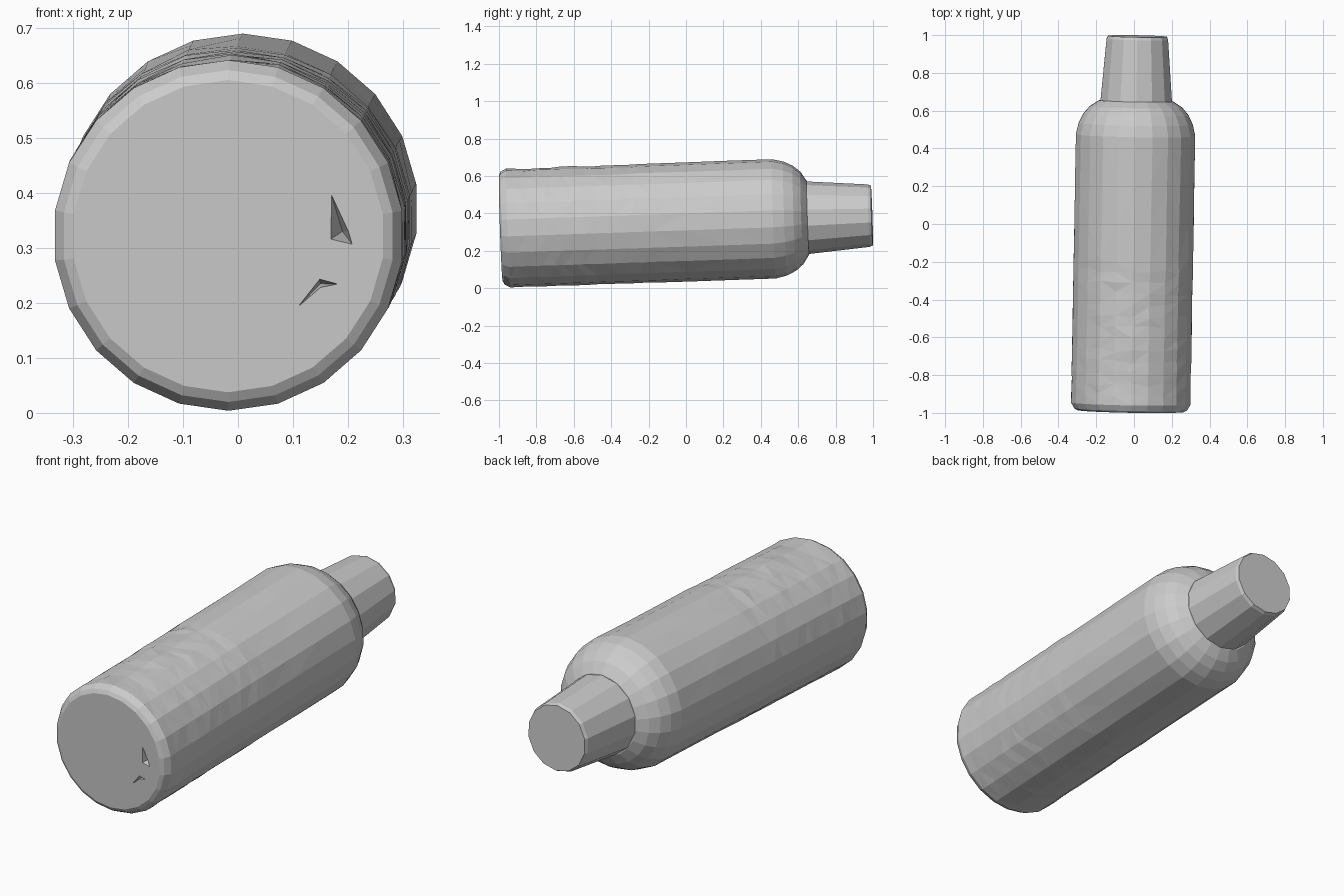
import bpy, bmesh, math, random
from mathutils import Vector

if "Cube" in bpy.data.objects:
    bpy.data.objects.remove(bpy.data.objects["Cube"])

random.seed(4)

# Slightly tilted bottle axis, running front (-y) to back (+y)
U = Vector((1, -0.018, 0)).normalized()
V = Vector((0, -0.034, 1)).normalized()


def axis_point(s):
    return Vector((0.018 * s, s, 0.355 + 0.034 * s))


def lathe(name, profile, sides, wobble=None):
    """Revolve (station, radius) pairs around the tilted axis, with capped ends."""
    bm = bmesh.new()
    rings = []
    for s, r in profile:
        ring = []
        for i in range(sides):
            a = 2 * math.pi * (i + 0.5) / sides
            rr, ss = r, s
            if wobble:
                dr, ds = wobble(s, a)
                rr, ss = r + dr, s + ds
            ring.append(bm.verts.new(axis_point(ss) + U * rr * math.cos(a) + V * rr * math.sin(a)))
        rings.append(ring)
    for lo, hi in zip(rings, rings[1:]):
        for i in range(sides):
            j = (i + 1) % sides
            bm.faces.new((lo[i], lo[j], hi[j], hi[i]))
    bm.faces.new(rings[0])
    bm.faces.new(rings[-1])
    bmesh.ops.triangulate(bm, faces=[f for f in bm.faces if len(f.verts) == 4])
    bmesh.ops.recalc_face_normals(bm, faces=bm.faces)
    return to_object(name, bm)


def to_object(name, bm):
    mesh = bpy.data.meshes.new(name)
    bm.to_mesh(mesh)
    bm.free()
    ob = bpy.data.objects.new(name, mesh)
    bpy.context.collection.objects.link(ob)
    return ob


def wrinkles(s, a):
    """Worn surface: strongest on the upper front of the body."""
    if s < -0.94 or s > 0.4:
        return 0, 0
    top = max(0, math.sin(a)) ** 4 * (1 if s < -0.2 else 0.2)
    return (random.uniform(-0.002, 0.001) - random.uniform(0, 0.007) * top,
            random.uniform(-0.012, 0.012))


# Body: bevelled base, long wall, rounded shoulder
wall = [(-0.9 + 0.06 * i, 0.319) for i in range(13)] + [(0.0, 0.319), (0.22, 0.319)]
body_profile = ([(-0.99, 0.284), (-0.98, 0.302), (-0.95, 0.319)] + wall +
                [(0.47, 0.319), (0.53, 0.305), (0.58, 0.281), (0.62, 0.247), (0.652, 0.197)])
body = lathe("bottle_body", body_profile, 22, wrinkles)

# Neck: tapered plug with a flat end
lathe("bottle_neck", [(0.62, 0.194), (0.65, 0.194), (0.978, 0.167), (0.994, 0.160)], 14)

# Two chips broken out of the base
chips = [
    ([(0.163, 0.42), (0.160, 0.31), (0.215, 0.297), (0.205, 0.33)], (0.19, 0.33)),
    ([(0.087, 0.17), (0.148, 0.247), (0.196, 0.234), (0.15, 0.225)], (0.15, 0.235)),
]
for outline, tip in chips:
    bm = bmesh.new()
    rim = [bm.verts.new((x, -1.02, z)) for x, z in outline]
    deep = bm.verts.new((tip[0], -0.93, tip[1]))
    bm.faces.new(rim)
    for i in range(len(rim)):
        bm.faces.new((rim[i], rim[(i + 1) % len(rim)], deep))
    bmesh.ops.recalc_face_normals(bm, faces=bm.faces)
    cutter = to_object("chip_cutter", bm)
    cutter.hide_render = True
    mod = body.modifiers.new("chip", 'BOOLEAN')
    mod.operation = 'DIFFERENCE'
    mod.object = cutter
    bpy.context.view_layer.objects.active = body
    bpy.ops.object.modifier_apply(modifier=mod.name)
    bpy.data.objects.remove(cutter)
